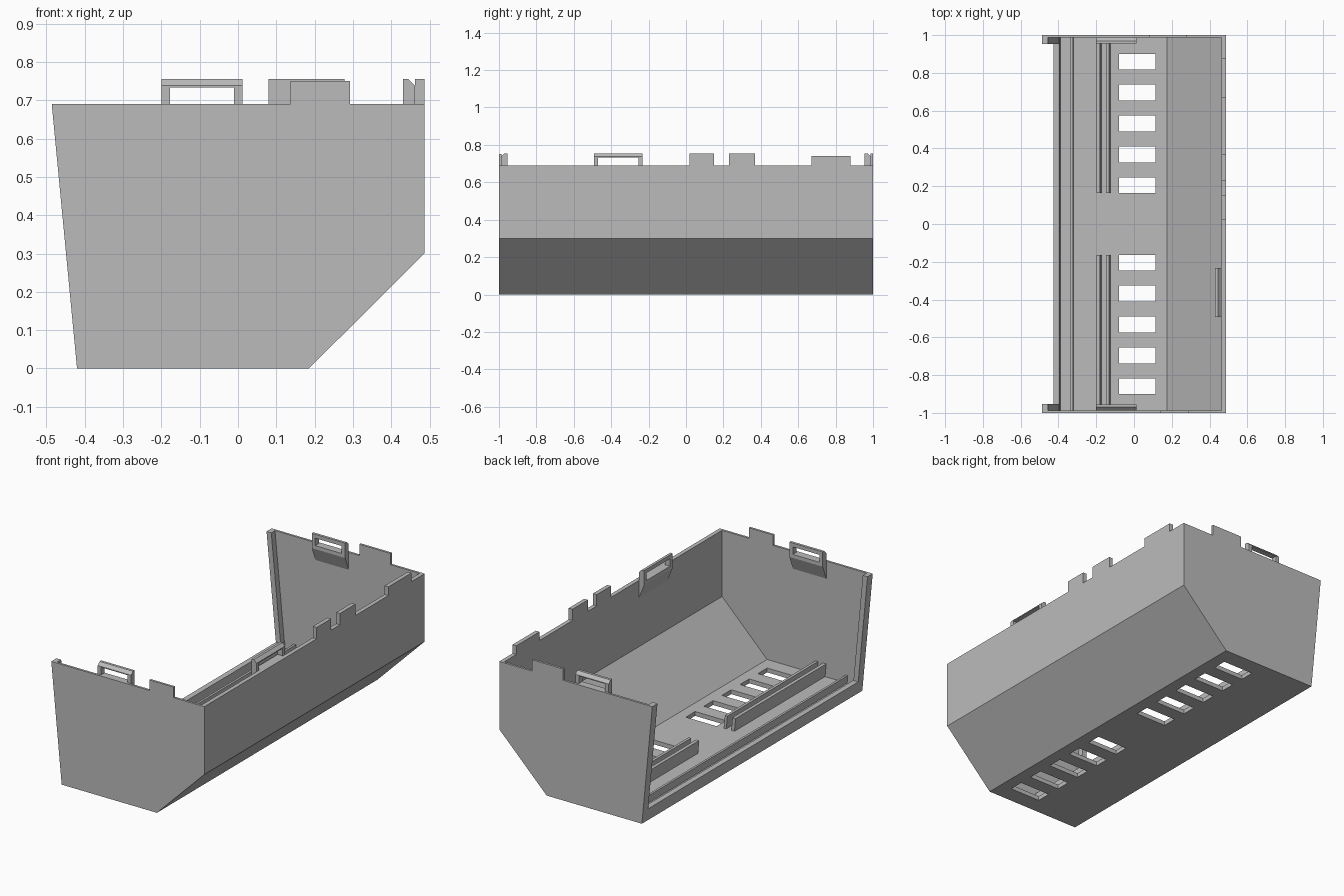
import bpy, bmesh
from mathutils import Vector

cube = bpy.data.objects.get("Cube")
if cube:
    bpy.data.objects.remove(cube)

grey = bpy.data.materials.new("plain grey")
grey.use_nodes = True
COLOUR = (0.5, 0.5, 0.5, 1)
grey.diffuse_color = COLOUR
grey.node_tree.nodes["Principled BSDF"].inputs["Base Color"].default_value = COLOUR

TOP, END, WALL, FLOOR = 0.69, 0.013, 0.024, 0.025
SIDE_X = 0.486
LEAN = 0.066 / TOP          # outward lean of the open edge per unit height


def make(name, prisms):
    """One object from prisms, each a point loop swept along a vector."""
    bm = bmesh.new()
    for loop, sweep in prisms:
        face = bm.faces.new([bm.verts.new(p) for p in loop])
        out = bmesh.ops.extrude_face_region(bm, geom=[face], use_keep_orig=True)
        moved = [v for v in out["geom"] if isinstance(v, bmesh.types.BMVert)]
        bmesh.ops.translate(bm, verts=moved, vec=Vector(sweep))
    bmesh.ops.recalc_face_normals(bm, faces=bm.faces)
    mesh = bpy.data.meshes.new(name)
    bm.to_mesh(mesh)
    bm.free()
    mesh.materials.append(grey)
    obj = bpy.data.objects.new(name, mesh)
    bpy.context.collection.objects.link(obj)
    return obj


def along_y(profile, y0, y1):
    return [(x, y0, z) for x, z in profile], (0, y1 - y0, 0)


def box(x0, x1, y0, y1, z0, z1):
    return along_y([(x0, z0), (x1, z0), (x1, z1), (x0, z1)], y0, y1)


def leaning(x0, x1, z0, z1):
    """Section parallel to the open edge; x0 and x1 are measured at z = 0."""
    return [(x0 - LEAN * z0, z0), (x1 - LEAN * z0, z0),
            (x1 - LEAN * z1, z1), (x0 - LEAN * z1, z1)]


# Floor, sloped panel and tall side as one folded sheet
inner = 1 - END
shell = make("floor_and_side", [along_y(
    [(-0.42, 0), (0.185, 0), (SIDE_X, 0.3), (SIDE_X, TOP), (SIDE_X - WALL, TOP),
     (SIDE_X - WALL, 0.31), (0.176, FLOOR), (-0.422, FLOOR)], -inner, inner)])

# Two rows of drain slots cut through the floor
slots = [s * (0.205 + 0.1635 * i) for i in range(5) for s in (-1, 1)]
cutter = make("slot_cutter", [box(-0.08, 0.115, y - 0.042, y + 0.042, -0.1, 0.1)
                              for y in slots])
cutter.hide_render = True
cutter.hide_viewport = True
cut = shell.modifiers.new("slots", "BOOLEAN")
cut.operation, cut.object, cut.solver = "DIFFERENCE", cutter, "EXACT"

# End walls with one raised tab each
for name, y, t0, t1, h in (("front_wall", -1, 0.137, 0.292, 0.75),
                           ("back_wall", inner, 0.08, 0.278, 0.755)):
    make(name, [along_y([(-0.42, 0), (0.185, 0), (SIDE_X, 0.3), (SIDE_X, TOP),
                         (t1, TOP), (t1, h), (t0, h), (t0, TOP), (-0.486, TOP)],
                        y, y + END)])

# Flanges on the open edges of the end walls
for name, s in (("front_flange", -1), ("back_flange", 1)):
    make(name, [along_y(leaning(-0.42, -0.39, 0, TOP), s * 0.953, s * inner)])

# Tabs along the tall side
make("side_tabs", [box(SIDE_X - WALL, SIDE_X, y0, y1, TOP, h) for y0, y1, h in
                   ((0.02, 0.15, 0.755), (0.23, 0.37, 0.755), (0.67, 0.88, 0.74))])

# Panel guide rails on the floor
Z0 = FLOOR * 0.8
make("edge_lip", [along_y(leaning(-0.42, -0.388, 0, 0.07), -inner, inner)])
make("outer_rail", [along_y(leaning(-0.33, -0.317, Z0, 0.07), -inner, inner)])
for name, s in (("front_rails", -1), ("back_rails", 1)):
    make(name, [along_y(leaning(a, b, Z0, 0.1), s * 0.165, s * inner)
                for a, b in ((-0.19, -0.17), (-0.138, -0.122))])


# Latch loops: a wedge bracket, two posts and a chamfered bar
def latch(name, origin, inward, along, length):
    o, n, a = Vector(origin), Vector(inward), Vector(along)

    def sweep(profile, start, size):
        loop = [o + n * d + a * start + Vector((0, 0, z)) for d, z in profile]
        return loop, a * size

    wedge = [(0, 0.59), (0.032, 0.67), (0.032, TOP), (0, TOP)]
    bar = [(0, 0.733), (0.032, 0.733), (0.032, 0.755), (0.017, 0.755), (0, 0.738)]
    post = [(0, TOP), (0.032, TOP)] + bar[1:2] + bar[:1]
    make(name, [sweep(wedge, 0, length), sweep(bar, 0, length),
                sweep(post, 0, 0.022), sweep(post, length - 0.022, 0.022)])


latch("front_latch", (-0.2, -inner, 0), (0, 1, 0), (1, 0, 0), 0.212)
latch("back_latch", (-0.2, inner, 0), (0, -1, 0), (1, 0, 0), 0.212)
latch("side_latch", (SIDE_X - WALL, -0.492, 0), (-1, 0, 0), (0, 1, 0), 0.26)
